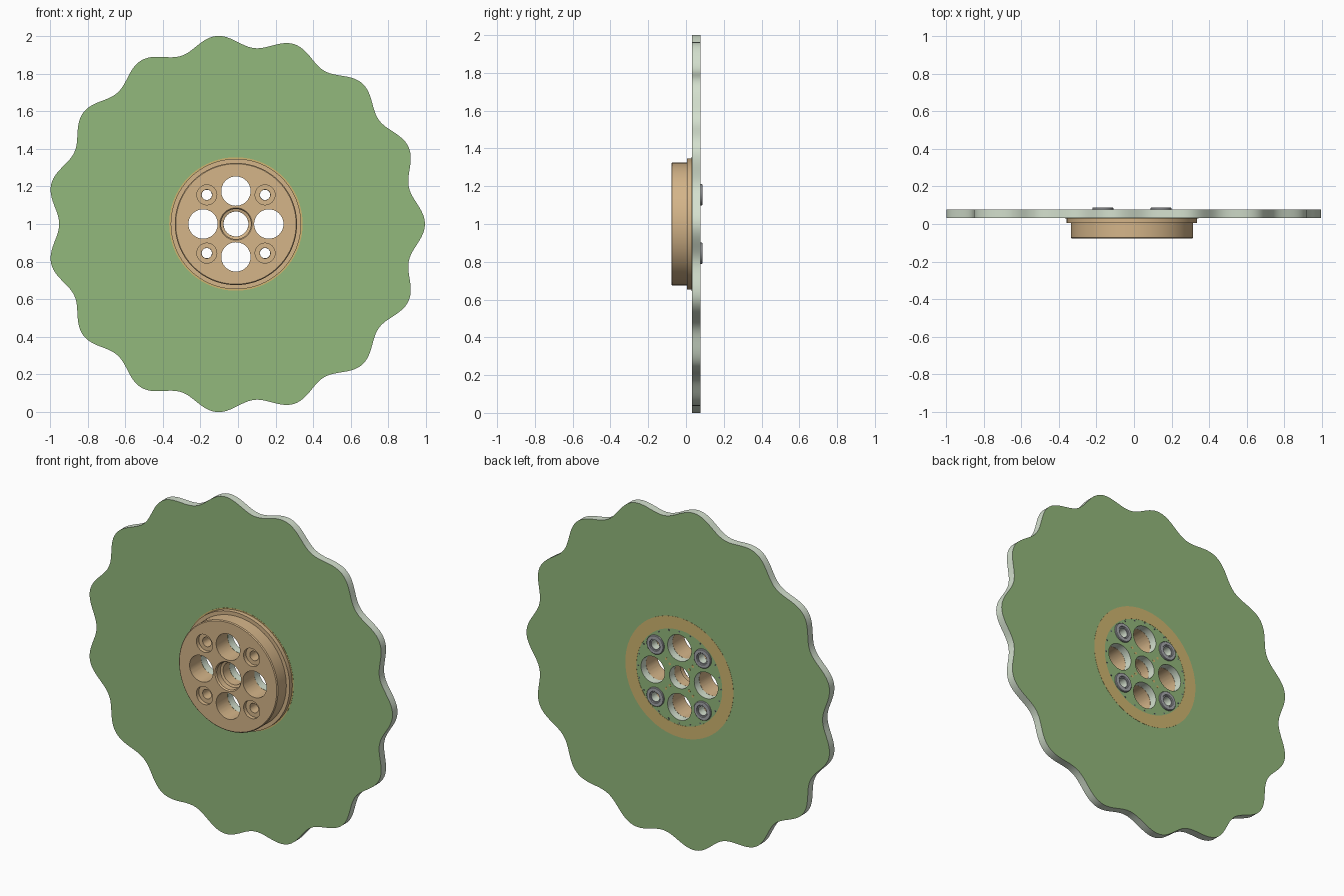
import bpy, bmesh
from math import sin, cos, pi, radians
from mathutils import Matrix

if "Cube" in bpy.data.objects:
    bpy.data.objects.remove(bpy.data.objects["Cube"])

CX, CZ = -0.011, 1.0
Y_FRONT, Y_BACK = 0.031, 0.077


def material(name, rgb):
    m = bpy.data.materials.new(name)
    m.diffuse_color = (*rgb, 1)
    m.use_nodes = True
    m.node_tree.nodes["Principled BSDF"].inputs["Base Color"].default_value = m.diffuse_color
    return m


GREEN = material("board_green", (0.29, 0.48, 0.20))
PALE = material("board_edge", (0.66, 0.75, 0.62))
TAN = material("hub_tan", (0.66, 0.46, 0.25))
GOLD = material("gold", (0.62, 0.46, 0.16))
STEEL = material("steel", (0.38, 0.39, 0.41))
DARK = material("dark_socket", (0.12, 0.13, 0.15))


def finish(ob, angle=35):
    bpy.ops.object.select_all(action='DESELECT')
    ob.select_set(True)
    bpy.context.view_layer.objects.active = ob
    bpy.ops.object.shade_smooth_by_angle(angle=radians(angle))


def add(name, bm, mats):
    bmesh.ops.recalc_face_normals(bm, faces=bm.faces)
    me = bpy.data.meshes.new(name)
    bm.to_mesh(me)
    bm.free()
    for m in mats:
        me.materials.append(m)
    ob = bpy.data.objects.new(name, me)
    bpy.context.collection.objects.link(ob)
    return ob


def lathe(name, profile, mat, x=0, z=0, n=48):
    """Revolve a closed (radius, y) profile about the y axis; radius 0 becomes a pole."""
    bm = bmesh.new()
    rings = [[bm.verts.new((CX + x + r * cos(2 * pi * i / n), y,
                            CZ + z + r * sin(2 * pi * i / n))) for i in range(n)]
             for r, y in profile]
    for a, b in zip(rings, rings[1:] + rings[:1]):
        for i in range(n):
            j = (i + 1) % n
            bm.faces.new((a[i], a[j], b[j], b[i]))
    bmesh.ops.remove_doubles(bm, verts=bm.verts, dist=1e-5)
    bmesh.ops.dissolve_degenerate(bm, dist=1e-6, edges=bm.edges)
    # a profile touching the axis twice leaves only a loose axis edge
    bmesh.ops.delete(bm, geom=[e for e in bm.edges if not e.link_faces], context='EDGES')
    return add(name, bm, [mat])


def circle(r, x=0, z=0, n=48):
    return [(x + r * cos(2 * pi * i / n), z + r * sin(2 * pi * i / n)) for i in range(n)]


def plate(name, loops, y0, y1, mats):
    """Extrude a flat outline with holes; the side walls take the last material."""
    cu = bpy.data.curves.new(name, 'CURVE')
    cu.dimensions, cu.fill_mode, cu.extrude = '2D', 'BOTH', (y1 - y0) / 2
    for pts in loops:
        sp = cu.splines.new('POLY')
        sp.points.add(len(pts) - 1)
        for p, (x, z) in zip(sp.points, pts):
            p.co = (x, z, 0, 1)
        sp.use_cyclic_u = True
    tmp = bpy.data.objects.new(name + "_curve", cu)
    bpy.context.collection.objects.link(tmp)
    me = bpy.data.meshes.new_from_object(tmp.evaluated_get(bpy.context.evaluated_depsgraph_get()))
    bpy.data.objects.remove(tmp)
    bm = bmesh.new()
    bm.from_mesh(me)
    bmesh.ops.remove_doubles(bm, verts=bm.verts, dist=1e-5)
    bm.transform(Matrix.Translation((CX, (y0 + y1) / 2, CZ)) @ Matrix.Rotation(pi / 2, 4, 'X'))
    bm.normal_update()
    for f in bm.faces:
        f.material_index = 0 if abs(f.normal.y) > 0.5 else len(mats) - 1
    ob = add(name, bm, mats)
    finish(ob)
    return ob


def boolean(ob, cutters):
    for c in cutters:
        m = ob.modifiers.new("cut", 'BOOLEAN')
        m.operation, m.solver, m.object = 'DIFFERENCE', 'EXACT', c
    bpy.context.view_layer.update()
    me = bpy.data.meshes.new_from_object(ob.evaluated_get(bpy.context.evaluated_depsgraph_get()))
    ob.modifiers.clear()
    ob.data = me
    for c in cutters:
        bpy.data.objects.remove(c)


HOLES = [(0.175, 0), (-0.175, 0), (0, 0.175), (0, -0.175)]
SCREWS = [(sx * 0.155, sz * 0.155) for sx in (-1, 1) for sz in (-1, 1)]

# wavy board: 15 lobes
N = 360
wave = [((0.973 + 0.0325 * cos(15 * t)) * cos(t), (0.973 + 0.0325 * cos(15 * t)) * sin(t))
        for t in (2 * pi * i / N for i in range(N))]
plate("wavy_board",
      [wave, circle(0.066)] + [circle(0.078, *h) for h in HOLES]
      + [circle(0.028, *s) for s in SCREWS],
      Y_FRONT, Y_BACK, [GREEN, PALE])

# gold contact rings on both board faces
plate("back_contact_ring", [circle(0.355, n=96), circle(0.282, n=96)], Y_BACK, Y_BACK + 0.001, [GOLD])
plate("front_contact_ring", [circle(0.355, n=96), circle(0.282, n=96)], Y_FRONT - 0.001, Y_FRONT, [GOLD])

# hub: turned body with rear flange and stepped bore
hub = lathe("hub", [(0.086, -0.078), (0.32, -0.078), (0.325, -0.073), (0.325, 0.005),
                    (0.347, 0.005), (0.347, Y_FRONT - 0.001), (0.066, Y_FRONT - 0.001),
                    (0.066, -0.03), (0.080, -0.035), (0.080, -0.070)], TAN, n=96)
cutters = [lathe("hole_cutter", [(0, -0.2), (0.078, -0.2), (0.078, 0.2), (0, 0.2)], TAN, *h)
           for h in HOLES]
cutters += [lathe("screw_cutter", [(0, -0.2), (0.053, -0.2), (0.053, -0.055), (0.028, -0.055),
                                   (0.028, 0.2), (0, 0.2)], TAN, *s) for s in SCREWS]
boolean(hub, cutters)
finish(hub)

# screws with cross recess, and round nuts behind
for k, (x, z) in enumerate(SCREWS):
    screw = lathe(f"screw_{k}", [(0, -0.087), (0.034, -0.087), (0.045, -0.084), (0.051, -0.077),
                                 (0.051, -0.056), (0.026, -0.056), (0.026, 0.080), (0, 0.080)],
                  STEEL, x, z)
    bm = bmesh.new()
    for w, h in ((0.056, 0.015), (0.015, 0.056)):
        pos = Matrix.Translation((CX + x, -0.087, CZ + z))
        bmesh.ops.create_cube(bm, size=1, matrix=pos @ Matrix.Diagonal((w, 0.03, h, 1)))
    cross = add("cross_cutter", bm, [DARK])
    for m in [screw]:
        m.data.materials.append(DARK)
    mod = screw.modifiers.new("cut", 'BOOLEAN')
    mod.use_self = True
    boolean(screw, [cross])
    finish(screw)
    nut = lathe(f"nut_{k}", [(0.027, Y_BACK), (0.056, Y_BACK), (0.056, 0.084), (0.053, 0.087),
                             (0.036, 0.087), (0.033, 0.083), (0.027, 0.083)], STEEL, x, z)
    finish(nut)


# small plated dots on the back of the board
def dots(name, spots, r, mat):
    bm = bmesh.new()
    for x, z in spots:
        bmesh.ops.create_cone(bm, cap_ends=True, segments=10, radius1=r, radius2=r, depth=0.002,
                              matrix=Matrix.Translation((CX + x, Y_BACK, CZ + z))
                              @ Matrix.Rotation(pi / 2, 4, 'X'))
    add(name, bm, [mat])


dots("outer_dots", circle(0.272, n=24), 0.005, DARK)
dots("inner_dots", [(r * cos(a), r * sin(a)) for r in (0.09, 0.125)
                    for a in (pi / 4 + i * pi / 2 for i in range(4))], 0.008, GOLD)
